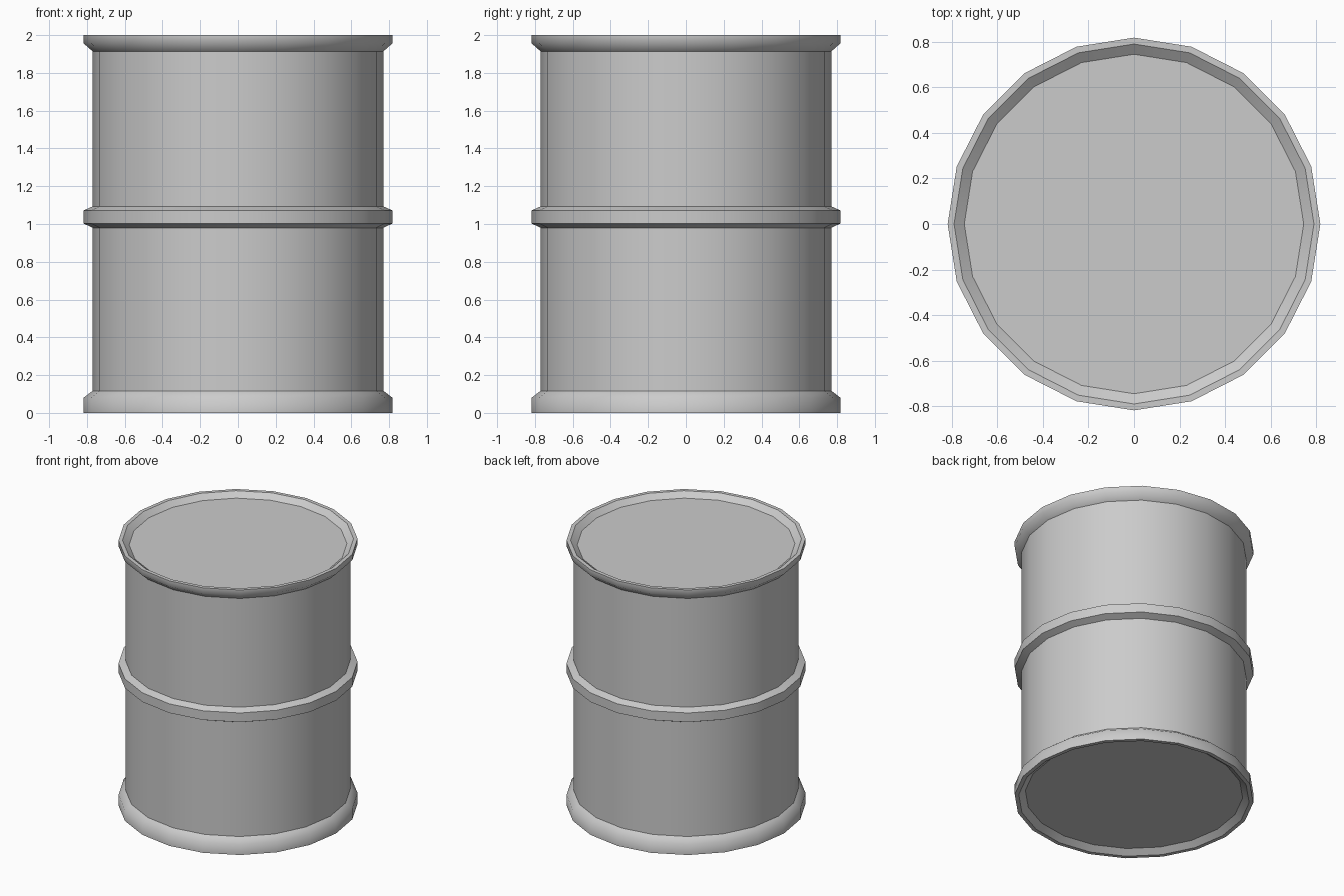
import bpy, bmesh, math

if "Cube" in bpy.data.objects:
    bpy.data.objects.remove(bpy.data.objects["Cube"])

SIDES = 20
R_RIM, R_BODY, R_LIP, R_LID = 0.818, 0.77, 0.79, 0.745

# Profile from bottom lid to top lid: (radius, height, sharp edge loop?)
PROFILE = [
    (R_LID, 0.035, True), (R_LIP, 0.0, True),            # bottom recess and lip
    (R_RIM, 0.0, True), (R_RIM, 0.08, False),            # bottom rim
    (R_BODY, 0.117, True), (R_BODY, 0.98, True),         # lower wall
    (R_RIM, 1.003, True), (R_RIM, 1.072, True),          # middle hoop
    (R_BODY, 1.093, True), (R_BODY, 1.914, True),        # upper wall
    (R_RIM, 1.957, False), (R_RIM, 2.0, True),           # top rim
    (R_LIP, 2.0, True), (R_LID, 1.965, True),            # top lip and recess
]


def lathe(name, profile, sides):
    bm = bmesh.new()
    loops = [[bm.verts.new((r * math.cos(2 * math.pi * i / sides),
                            r * math.sin(2 * math.pi * i / sides), z))
              for i in range(sides)] for r, z, _ in profile]
    # walls between neighbouring loops
    for a, b in zip(loops, loops[1:]):
        for i in range(sides):
            j = (i + 1) % sides
            bm.faces.new((a[i], a[j], b[j], b[i])).smooth = True
    # flat lids
    bm.faces.new(loops[0][::-1])
    bm.faces.new(loops[-1])
    # crisp creases
    for loop, (_, _, sharp) in zip(loops, profile):
        for i in range(sides):
            bm.edges.get((loop[i], loop[(i + 1) % sides])).smooth = not sharp
    mesh = bpy.data.meshes.new(name)
    bm.to_mesh(mesh)
    bm.free()
    obj = bpy.data.objects.new(name, mesh)
    bpy.context.collection.objects.link(obj)
    return obj


lathe("barrel", PROFILE, SIDES)
